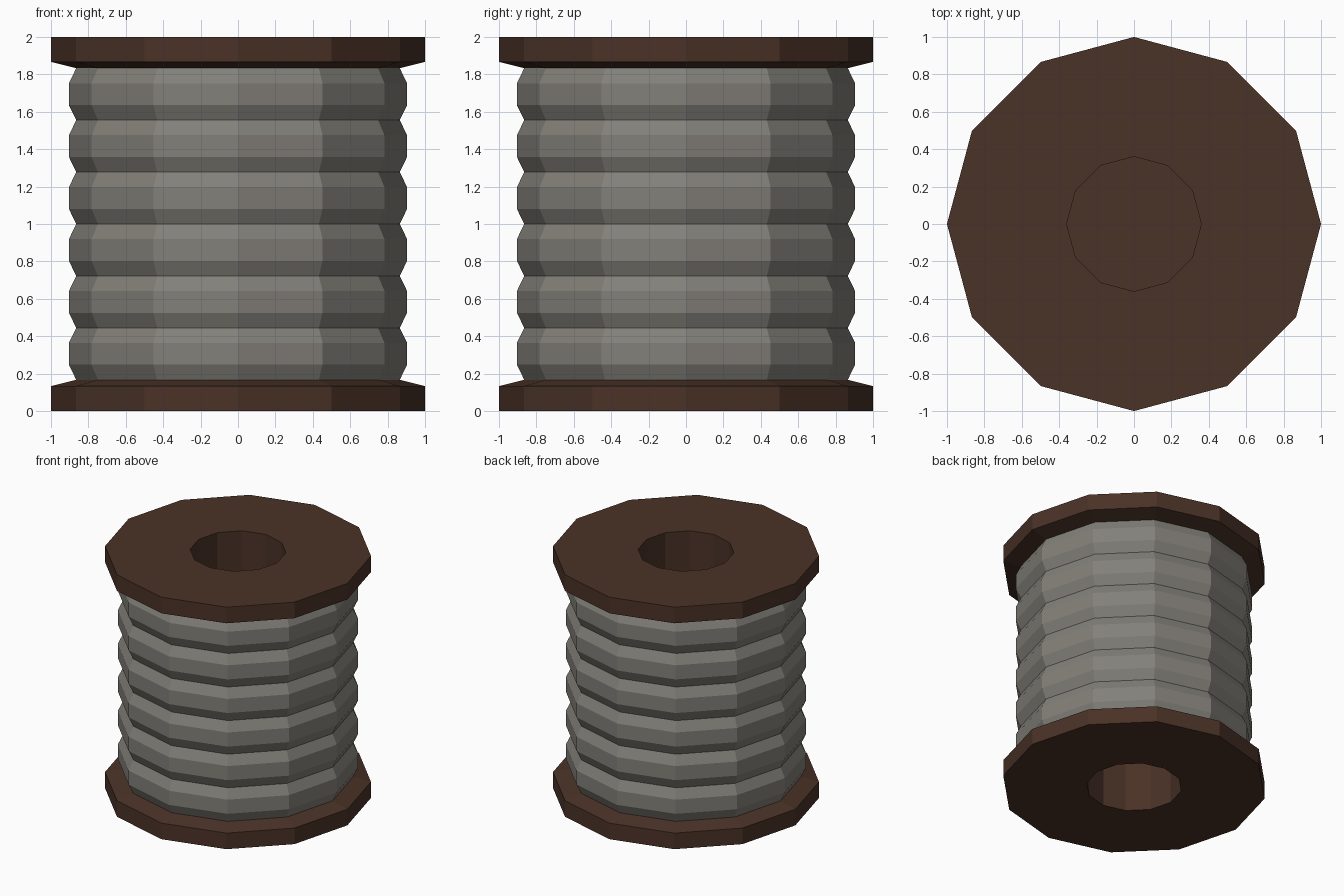
import bpy
import bmesh
from math import cos, sin, pi

SIDES = 12

cube = bpy.data.objects.get("Cube")
if cube:
    bpy.data.objects.remove(cube, do_unlink=True)


def material(name, rgb):
    m = bpy.data.materials.new(name)
    m.use_nodes = True
    m.diffuse_color = (*rgb, 1)
    m.node_tree.nodes["Principled BSDF"].inputs["Base Color"].default_value = (*rgb, 1)
    return m


def lathe(name, profile, mat, cap_end=False):
    """Turn a (radius, height) profile, listed with the outside on its right."""
    bm = bmesh.new()
    rings = [[bm.verts.new((r * cos(2 * pi * i / SIDES), r * sin(2 * pi * i / SIDES), z))
              for i in range(SIDES)] for r, z in profile]
    for a, b in zip(rings, rings[1:]):
        for i in range(SIDES):
            j = (i + 1) % SIDES
            bm.faces.new((a[i], a[j], b[j], b[i]))
    if cap_end:
        bm.faces.new(rings[-1])
    mesh = bpy.data.meshes.new(name)
    bm.to_mesh(mesh)
    bm.free()
    mesh.materials.append(mat)
    obj = bpy.data.objects.new(name, mesh)
    bpy.context.collection.objects.link(obj)
    return obj


wood = material("dark wood", (0.068, 0.032, 0.020))
thread = material("grey thread", (0.225, 0.215, 0.190))

# Flanges, each with its half of the centre bore
BORE, RIM, CORE = 0.36, 1.0, 0.865
LOW, HIGH = 0.167, 1.833
half = [(CORE, LOW), (RIM, 0.133), (RIM, 0), (BORE, 0), (BORE, 0.99)]
lathe("top_flange", [(r, 2 - z) for r, z in half], wood, cap_end=True)
bottom = lathe("bottom_flange", half, wood, cap_end=True)
bottom.data.flip_normals()

# Wound thread: six bevelled coils
COILS = 6
pitch = (HIGH - LOW) / COILS
winding = [(CORE, LOW)]
for k in range(COILS):
    base = LOW + k * pitch
    winding += [(0.904, base + 0.29 * pitch), (0.904, base + 0.71 * pitch), (CORE, base + pitch)]
lathe("thread_winding", winding, thread)
